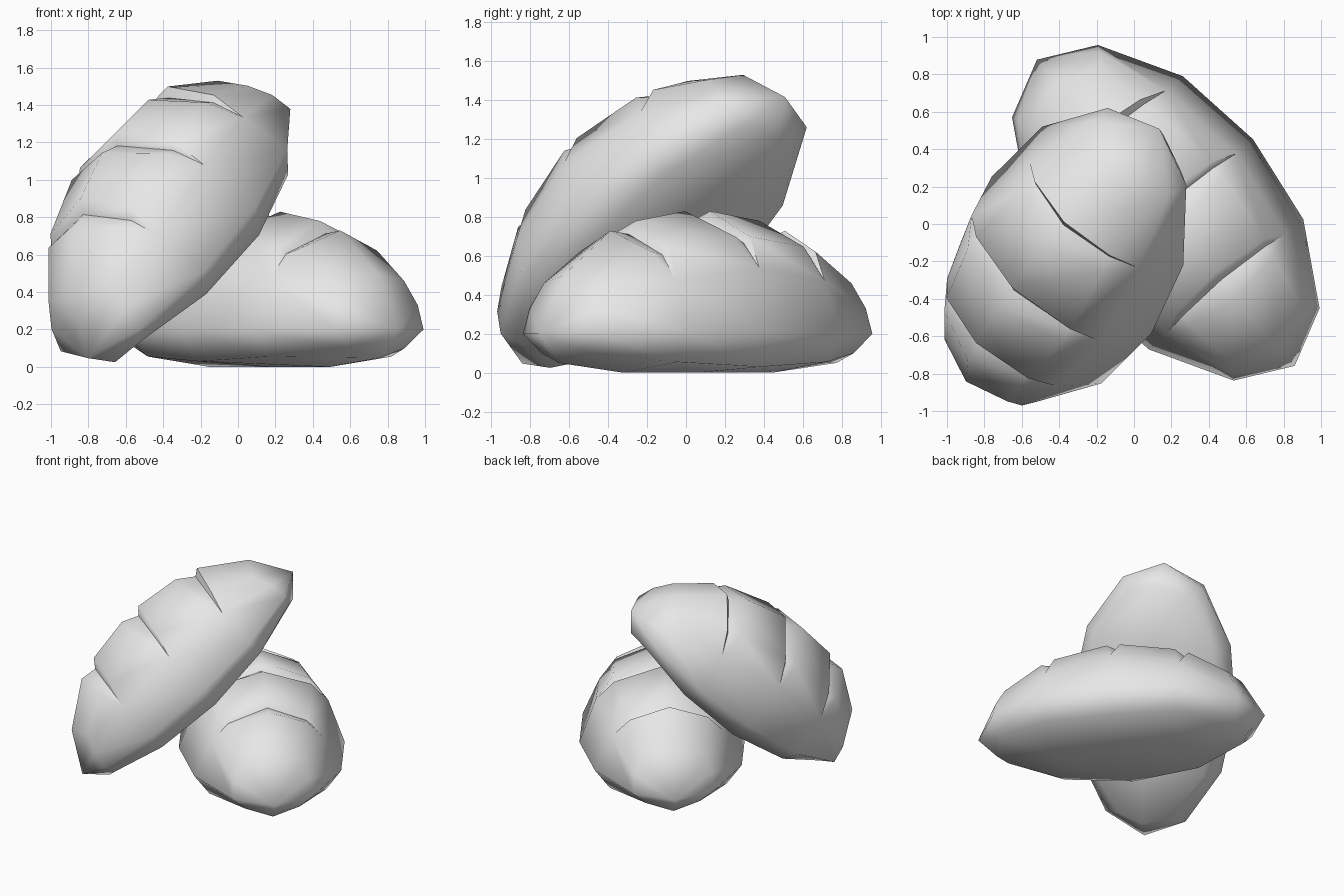
import bpy, bmesh, math
from mathutils import Matrix, Vector

cube = bpy.data.objects.get("Cube")
if cube:
    bpy.data.objects.remove(cube, do_unlink=True)

# Single plain crust colour
crust = bpy.data.materials.new("plain grey crust")
crust.use_nodes = True
crust.diffuse_color = (0.8, 0.8, 0.8, 1)
crust.node_tree.nodes["Principled BSDF"].inputs["Base Color"].default_value = (0.8, 0.8, 0.8, 1)


def slash_ring(s, k):
    """Half ring (along, across, up) at slash s: k = -1 / +1 lips, 0 groove bottom."""
    sink = 1 if k == 0 else 0
    top_t = s + 0.085 * k - 0.035 * sink
    cor_t = s + 0.05 * k - 0.02 * sink
    end = s != 0
    return [
        (s, 0, 0.0),                                        # underside centre
        (s, 0.43 if end else 0.50, 0.055 if end else 0.03),  # underside edge
        (s, 0.54 if end else 0.61, 0.20),                   # widest line
        (s, 0.42 if end else 0.49, 0.47 if end else 0.54),  # slash tip
        (cor_t, 0.36 - 0.24 * cor_t ** 2 - 0.015 * sink,
         0.70 - 0.26 * cor_t ** 2 - 0.035 * sink),          # shoulder
        (top_t, 0, 0.832 - 0.3 * top_t ** 2 - 0.055 * sink),  # crown
    ]


def end_ring(d):
    pts = [(0.93, 0, 0.05), (0.88, 0.20, 0.10), (0.92, 0.30, 0.20),
           (0.89, 0.285, 0.33), (0.83, 0.24, 0.46), (0.90, 0, 0.50)]
    return [(d * t, p, z) for t, p, z in pts]


def make_loaf(name, origin, along, across):
    rings = [end_ring(-1)]
    rings += [slash_ring(s, k) for s in (-0.5, 0, 0.5) for k in (-1, 0, 1)]
    rings.append(end_ring(1))

    # Mirror each half ring across the loaf and loft them together
    bm = bmesh.new()
    loops = []
    for half in rings:
        full = half + [(t, -p, z) for t, p, z in half[-2:0:-1]]
        loops.append([bm.verts.new(c) for c in full])
    n = len(loops[0])
    for a, b in zip(loops, loops[1:]):
        for i in range(n):
            j = (i + 1) % n
            bm.faces.new((a[i], a[j], b[j], b[i]))

    # Blunt pointed ends
    for loop, d in ((loops[0], -1), (loops[-1], 1)):
        tip = bm.verts.new((1.07 * d, 0, 0.20))
        for i in range(n):
            bm.faces.new((loop[i], loop[(i + 1) % n], tip))

    # Closing the slash tips
    bmesh.ops.remove_doubles(bm, verts=bm.verts, dist=0.0005)
    bmesh.ops.recalc_face_normals(bm, faces=bm.faces)
    mesh = bpy.data.meshes.new(name)
    bm.to_mesh(mesh)
    bm.free()
    mesh.materials.append(crust)

    # Placing the loaf by its length and width directions
    obj = bpy.data.objects.new(name, mesh)
    bpy.context.collection.objects.link(obj)
    a = Vector(along).normalized()
    up = a.cross(Vector(across)).normalized()
    l = up.cross(a)
    rot = Matrix((a, l, up)).transposed().to_4x4()
    obj.matrix_world = Matrix.Translation(origin) @ rot

    bpy.ops.object.select_all(action='DESELECT')
    obj.select_set(True)
    bpy.context.view_layer.objects.active = obj
    bpy.ops.object.shade_smooth_by_angle(angle=math.radians(60))
    return obj


make_loaf("lower_loaf", (0.17, 0.06, 0), (0.644, -0.765, 0), (0.765, 0.644, 0))
make_loaf("leaning_loaf", (-0.221, -0.094, 0.583), (-0.439, -0.631, -0.640), (0.70, -0.683, 0.20))
